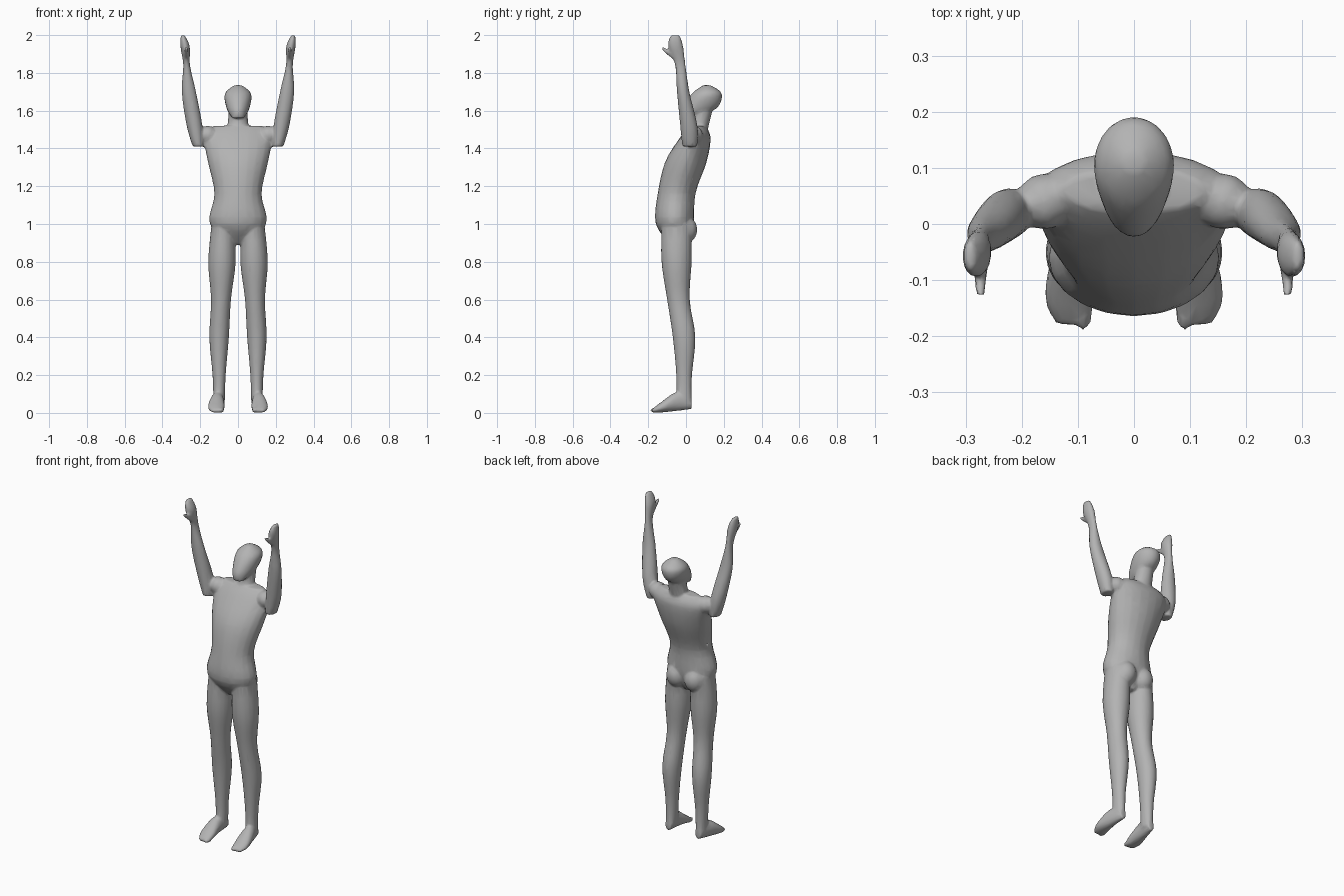
import bpy
import bmesh
from math import cos, sin, tau
from mathutils import Matrix, Vector

SIDES = 20
STEPS = 4

default_cube = bpy.data.objects.get("Cube")
if default_cube:
    bpy.data.objects.remove(default_cube, do_unlink=True)

bm = bmesh.new()


def smooth_path(stations):
    """Pass a flowing curve through a few key cross-sections."""
    keys = [Vector(station) for station in stations]
    path = [keys[0]]
    for i in range(len(keys) - 1):
        start, end = keys[i], keys[i + 1]
        leave = (end - keys[max(i - 1, 0)]) / 2
        arrive = (keys[min(i + 2, len(keys) - 1)] - start) / 2
        for step in range(1, STEPS + 1):
            t = step / STEPS
            blend = t * t * (3 - 2 * t)
            path.append(start.lerp(end, blend)
                        + leave * (t * (1 - t) ** 2)
                        - arrive * (t * t * (1 - t)))
    return path


def loft(stations, depth_axis=Vector((0, 1, 0)), side=1):
    """Skin ellipses given as (x, y, z, half width, half depth)."""
    loops = []
    for x, y, z, width, depth in smooth_path(stations):
        loop = []
        for i in range(SIDES):
            angle = tau * i / SIDES
            point = Vector((x + width * cos(angle), y, z))
            point += depth_axis * depth * sin(angle)
            point.x *= side
            loop.append(bm.verts.new(point))
        loops.append(loop)
    faces = [bm.faces.new(loops[0]), bm.faces.new(loops[-1])]
    for low, high in zip(loops, loops[1:]):
        for i in range(SIDES):
            j = (i + 1) % SIDES
            faces.append(bm.faces.new((low[i], low[j], high[j], high[i])))
    bmesh.ops.recalc_face_normals(bm, faces=faces)


def ellipsoid(centre, radii, side=1):
    """Rounded muscle mass."""
    x, y, z = centre
    place = Matrix.Translation((x * side, y, z)) @ Matrix.Diagonal((*radii, 1))
    bmesh.ops.create_uvsphere(bm, u_segments=SIDES, v_segments=SIDES // 2,
                              radius=1, matrix=place)


def build_torso():
    loft([
        (0, -.04, .89, .02, .04),
        (0, -.06, 1, .15, .1),
        (0, -.05, 1.16, .125, .1),
        (0, 0, 1.33, .16, .11),
        (0, .05, 1.46, .18, .08),
        (0, .06, 1.52, .13, .04),
    ])


def build_neck_and_head():
    # The head tilts back with the chin forward
    loft([
        (0, .05, 1.44, .06, .05),
        (0, .09, 1.6, .05, .05),
    ])
    loft([
        (0, 0, 1.56, .03, .02),
        (0, .07, 1.61, .06, .09),
        (0, .11, 1.69, .07, .08),
        (0, .11, 1.735, .02, .02),
    ])


def build_leg(side):
    # Hip, thigh, knee, calf, shin and ankle
    loft([
        (.08, -.05, 1, .06, .08),
        (.085, -.05, .8, .073, .08),
        (.09, -.04, .6, .053, .06),
        (.1, -.01, .4, .052, .06),
        (.1, -.01, .2, .035, .042),
        (.1, -.01, .05, .03, .04),
    ], side=side)
    # Buttock
    ellipsoid((.06, 0, .97), (.06, .06, .07), side)


def build_foot(side):
    # Heel, arch, ball and toes
    loft([
        (.1, .03, .05, .02, .03),
        (.11, -.05, .06, .035, .05),
        (.115, -.13, .03, .045, .028),
        (.11, -.18, .01, .03, .01),
    ], Vector((0, 0, 1)), side)
    # Big toe
    ellipsoid((.09, -.16, .014), (.016, .03, .014), side)


def build_arm(side):
    # Shoulder
    ellipsoid((.16, .04, 1.47), (.05, .05, .05), side)
    # Upper arm, forearm, wrist, palm and fingertips
    loft([
        (.21, .02, 1.41, .03, .04),
        (.23, .015, 1.52, .042, .046),
        (.26, -.015, 1.7, .038, .033),
        (.272, -.03, 1.84, .018, .028),
        (.28, -.055, 1.94, .025, .04),
        (.293, -.057, 2, .01, .026),
    ], side=side)
    # Thumb
    loft([
        (.27, -.04, 1.87, .015, .024),
        (.275, -.126, 1.93, .01, .01),
    ], Vector((0, 0, 1)), side)


build_torso()
build_neck_and_head()
for side in (1, -1):
    build_leg(side)
    build_foot(side)
    build_arm(side)

mesh = bpy.data.meshes.new("body")
bm.to_mesh(mesh)
bm.free()
body = bpy.data.objects.new("body", mesh)
bpy.context.collection.objects.link(body)

# Fuse the parts into one skin, soften the joins, thin out the faces
fuse = body.modifiers.new("fuse", "REMESH")
fuse.mode = "VOXEL"
fuse.voxel_size = .007
fuse.use_smooth_shade = True
soften = body.modifiers.new("soften", "SMOOTH")
soften.factor = .5
soften.iterations = 6
thin_out = body.modifiers.new("thin_out", "DECIMATE")
thin_out.ratio = .12

# Plain grey skin
grey = bpy.data.materials.new("plain_grey")
grey.use_nodes = True
colour = (.45, .45, .45, 1)
grey.diffuse_color = colour
grey.node_tree.nodes["Principled BSDF"].inputs["Base Color"].default_value = colour
mesh.materials.append(grey)
